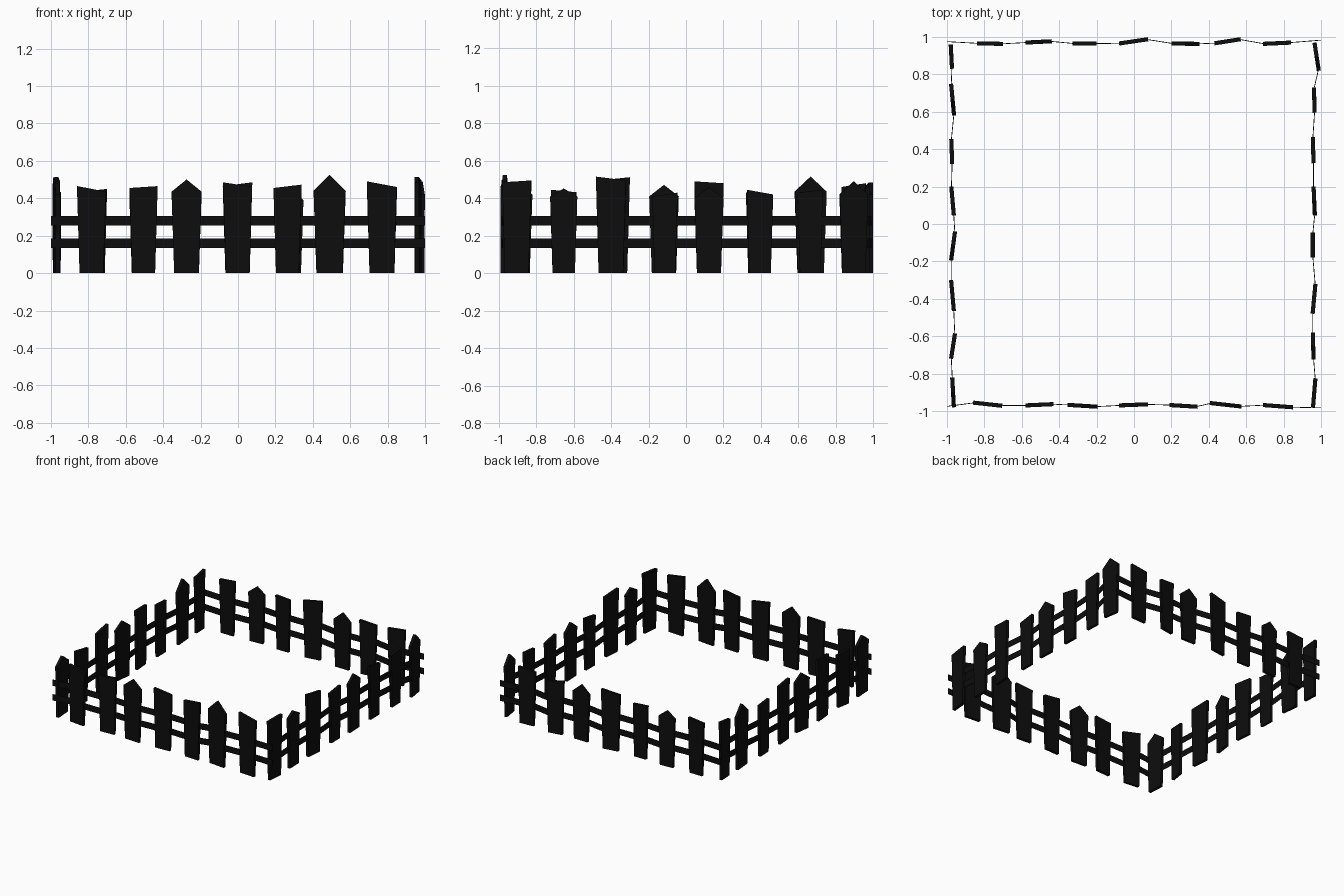
import bpy, bmesh
from mathutils import Vector

T = 0.022       # picket thickness
RAIL_T = 0.004  # rail thickness
BASE = 0.82     # picket foot width / top width

black = bpy.data.materials.new("black_paint")
black.diffuse_color = (0.004, 0.004, 0.004, 1)

# Each picket: start, end along the side, offset at start, offset at end,
# height at start, height at end, peak height (0 = plain slanted top)
FRONT = [(-.86, -.705, -.955, -.972, .465, .435, 0), (-.58, -.43, -.970, -.963, .455, .465, 0),
         (-.355, -.195, -.967, -.977, .435, .435, .50), (-.08, .075, -.970, -.964, .485, .462, 0),
         (.19, .34, -.968, -.977, .455, .473, 0), (.405, .575, -.957, -.976, .44, .44, .525),
         (.69, .85, -.968, -.980, .49, .46, 0)]
BACK = [(-.84, -.70, .966, .963, .435, .45, 0), (-.58, -.44, .970, .977, .40, .40, .455),
        (-.33, -.20, .965, .965, .44, .43, 0), (-.08, .075, .965, .988, .465, .485, 0),
        (.20, .35, .965, .963, .39, .39, .455), (.43, .57, .966, .988, .44, .42, 0),
        (.69, .84, .963, .970, .445, .46, 0)]
RIGHT = [(-.98, -.825, .957, .970, .485, .495, 0), (-.725, -.58, .960, .956, .41, .41, .452),
         (-.48, -.32, .955, .970, .515, .495, 0), (-.18, -.045, .956, .956, .41, .43, 0),
         (.045, .20, .967, .960, .40, .40, .46), (.325, .465, .960, .956, .445, .42, 0),
         (.595, .73, .966, .962, .43, .445, 0), (.82, .97, .988, .965, .42, .42, .49)]
LEFT = [(-.98, -.82, -.963, -.972, .42, .42, .48), (-.72, -.585, -.978, -.957, .445, .432, 0),
        (-.465, -.30, -.963, -.978, .495, .512, 0), (-.195, -.04, -.978, -.957, .41, .41, .47),
        (.045, .20, -.963, -.977, .49, .48, 0), (.32, .455, -.972, -.977, .43, .42, 0),
        (.58, .75, -.962, -.978, .435, .435, .515), (.83, .96, -.973, -.980, .46, .48, 0)]


def finish(name, bm):
    bmesh.ops.recalc_face_normals(bm, faces=bm.faces)
    mesh = bpy.data.meshes.new(name)
    bm.to_mesh(mesh)
    bm.free()
    mesh.materials.append(black)
    bpy.context.collection.objects.link(bpy.data.objects.new(name, mesh))


def slab(bm, outline, shift):
    """Flat outline thickened by the vector shift, centred on the outline."""
    face = bm.faces.new([bm.verts.new(p - shift / 2) for p in outline])
    ext = bmesh.ops.extrude_face_region(bm, geom=[face], use_keep_orig=True)
    bmesh.ops.translate(bm, vec=shift,
                        verts=[g for g in ext["geom"] if isinstance(g, bmesh.types.BMVert)])


def build_side(name, rows, along_x):
    place = (lambda s, o: Vector((s, o, 0))) if along_x else (lambda s, o: Vector((o, s, 0)))
    up = Vector((0, 0, 1))

    # tapered pickets with slanted or pointed tops
    bm = bmesh.new()
    path = []
    for s0, s1, o0, o1, h0, h1, peak in rows:
        a, b = place(s0, o0), place(s1, o1)
        mid, half = (a + b) / 2, (b - a) / 2
        outline = [mid - half * BASE, mid + half * BASE, b + up * h1]
        if peak:
            outline.append(mid + up * peak)
        outline.append(a + up * h0)
        slab(bm, outline, half.cross(up).normalized() * T)
        path += [a + half * .1, b - half * .1]
    finish(name + "_pickets", bm)

    # two thin rails that run from picket to picket and out to the corners
    reach = 1.0 if along_x else 0.975
    sign = 1 if rows[0][2] > 0 else -1
    if along_x:
        path = [place(-reach, sign * .975)] + path + [place(reach, sign * .983)]
    bm = bmesh.new()
    for z in (.16, .28):
        for p, q in zip(path, path[1:]):
            slab(bm, [p + up * (z - .025), q + up * (z - .025),
                      q + up * (z + .025), p + up * (z + .025)],
                 (q - p).cross(up).normalized() * RAIL_T)
    finish(name + "_rails", bm)


build_side("front", FRONT, True)
build_side("back", BACK, True)
build_side("right", RIGHT, False)
build_side("left", LEFT, False)
